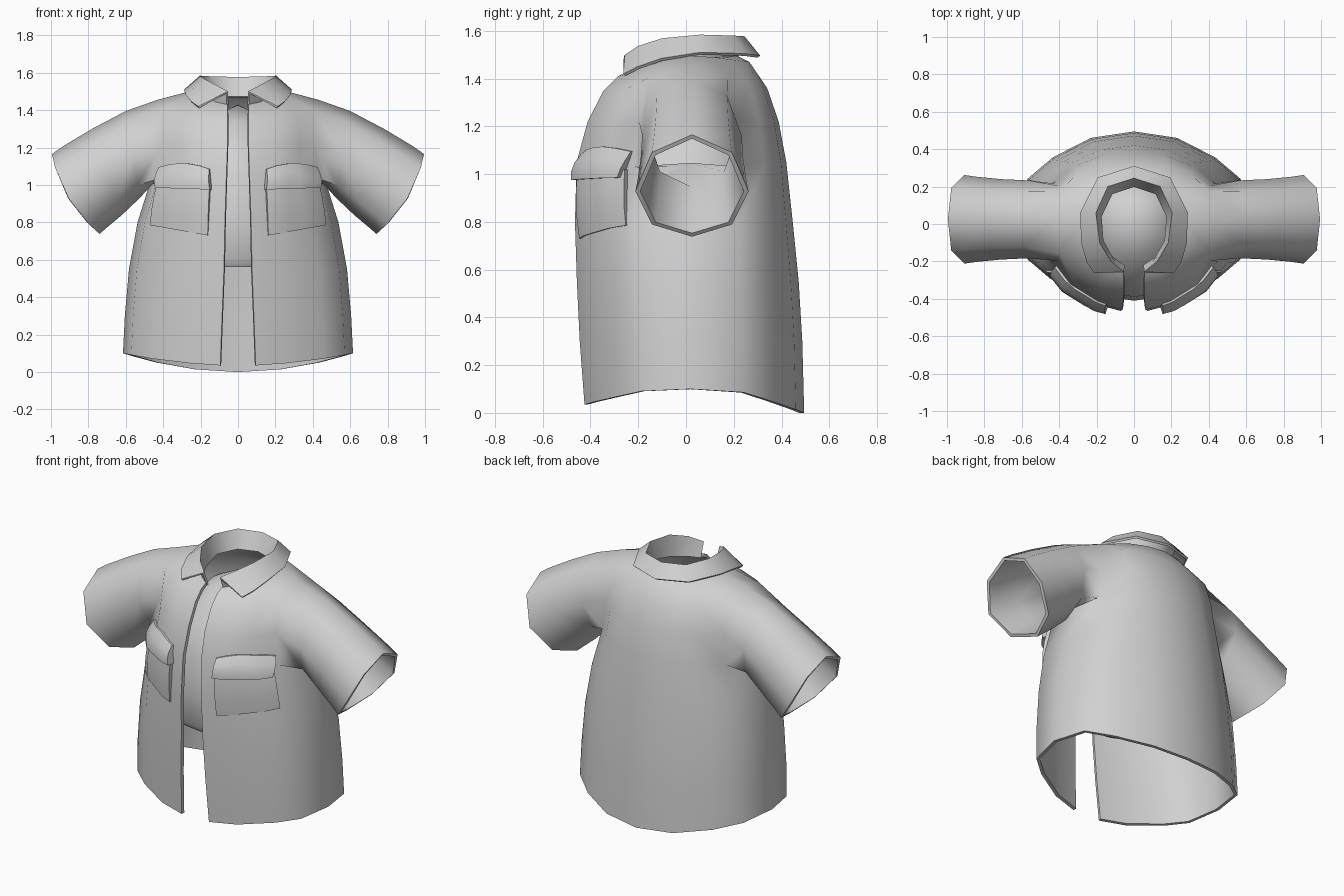
import bpy, math
from mathutils import Vector

if "Cube" in bpy.data.objects:
    bpy.data.objects.remove(bpy.data.objects["Cube"])

cloth = bpy.data.materials.new("light_grey_cloth")
cloth.diffuse_color = (0.64, 0.64, 0.64, 1)
cloth.use_nodes = True
cloth.node_tree.nodes["Principled BSDF"].inputs["Base Color"].default_value = cloth.diffuse_color
YC = 0.02


def make(name, verts, faces, thick=0.0, offset=-1.0, mirror=True, angle=40):
    """Mesh object, mirrored across x, given cloth thickness and smooth shading."""
    me = bpy.data.meshes.new(name)
    me.from_pydata([tuple(v) for v in verts], [], faces)
    me.materials.append(cloth)
    ob = bpy.data.objects.new(name, me)
    bpy.context.collection.objects.link(ob)
    if mirror:
        m = ob.modifiers.new("mirror", 'MIRROR')
        m.merge_threshold = 0.0005
    if thick:
        s = ob.modifiers.new("thickness", 'SOLIDIFY')
        s.thickness, s.offset = thick, offset
    bpy.ops.object.select_all(action='DESELECT')
    ob.select_set(True)
    bpy.context.view_layer.objects.active = ob
    bpy.ops.object.convert(target='MESH')
    bpy.ops.object.shade_smooth_by_angle(angle=math.radians(angle))
    return ob


# Shirt rows: z front, z side, z back, opening half width, y front, half width, y back,
# squareness front and back, squareness near the sides (below 1 is squarer), side weight for height
ROWS = [
    (0.035, 0.10, 0.00, 0.095, -0.425, 0.615, 0.495, 1, 0.78, 2),
    (0.30, 0.30, 0.30, 0.085, -0.445, 0.605, 0.487, 1, 0.78, 2),
    (0.55, 0.55, 0.55, 0.075, -0.457, 0.583, 0.472, 1, 0.78, 2),
    (0.80, 0.80, 0.80, 0.070, -0.465, 0.537, 0.447, 0.9, 0.76, 2),
    (1.05, 1.03, 1.05, 0.062, -0.458, 0.465, 0.420, 0.75, 0.72, 2),
    (1.22, 1.22, 1.22, 0.056, -0.412, 0.442, 0.388, 0.70, 0.70, 2),
    (1.35, 1.455, 1.36, 0.055, -0.345, 0.430, 0.340, 0.74, 0.74, 9),
    (1.41, 1.495, 1.47, 0.055, -0.285, 0.280, 0.265, 1, 1, 3),
    (1.43, 1.485, 1.495, 0.055, -0.240, 0.190, 0.215, 1, 1, 2),
]
ANGLES = [0, 25, 48, 68, 90, 112, 135, 158, 180]


def row_point(row, deg):
    zf, zs, zb, gap, yf, w, yb, sq, sqs, zp = row
    s, c = math.sin(math.radians(deg)), math.cos(math.radians(deg))
    x = gap if deg == 0 else (0.0 if deg == 180 else w * s)
    cc = abs(c) ** (sqs if abs(c) < 0.4 else sq) if deg != 90 else 0
    y = YC + ((yf - YC) if c > 0 else (yb - YC)) * cc
    k = abs(s) ** zp
    return Vector((x, y, zs * k + (zf if c > 0 else zb) * (1 - k)))


# Shirt body with an eight-point armhole, sleeve continuing from it
n = len(ANGLES)
verts = [row_point(r, a) for r in ROWS for a in ANGLES]
faces = []
for r in range(len(ROWS) - 1):
    for j in range(n - 1):
        if r in (4, 5) and j in (3, 4):
            continue
        a = r * n + j
        faces.append((a, a + 1, a + n + 1, a + n))
loop = [r * n + j for r, j in
        ((4, 4), (4, 5), (5, 5), (6, 5), (6, 4), (6, 3), (5, 3), (4, 3))]
# Sleeve rings: top x, top z, bottom x, bottom z, radius in y, bulge along the arm
for tx, tz, bx, bz, ry, bulge in ((0.60, 1.395, 0.525, 0.93, 0.208, 0.0),
                                  (0.78, 1.30, 0.62, 0.84, 0.215, 0.015),
                                  (0.93, 1.21, 0.70, 0.773, 0.228, 0.035),
                                  (0.995, 1.165, 0.74, 0.738, 0.237, 0.045)):
    top, bot = Vector((tx, 0.025, tz)), Vector((bx, 0.025, bz))
    mid, up = (top + bot) / 2, (top - bot) / 2
    axis = Vector((0.86, 0, -0.51))
    start = len(verts)
    for k in range(8):
        t = k * math.pi / 4
        verts.append(mid - up * math.cos(t) + Vector((0, ry * math.sin(t), 0))
                     + axis * bulge * math.sin(t) ** 2)
    ring = list(range(start, start + 8))
    for k in range(8):
        q = (k + 1) % 8
        faces.append((loop[k], loop[q], ring[q], ring[k]))
    loop = ring
make("shirt_body_and_sleeves", verts, faces, thick=0.02, angle=78)

# Folded collar: stand, fold and outer edge at each station from back to front
COLLAR = [
    ((0, 0.205, 1.47), (0, 0.245, 1.57), (0, 0.305, 1.492)),
    ((0.12, 0.165, 1.47), (0.14, 0.20, 1.573), (0.19, 0.245, 1.50)),
    ((0.18, 0.04, 1.47), (0.205, 0.06, 1.577), (0.283, 0.06, 1.505)),
    ((0.17, -0.09, 1.44), (0.185, -0.10, 1.562), (0.278, -0.10, 1.48)),
    ((0.12, -0.18, 1.42), (0.125, -0.20, 1.53), (0.25, -0.20, 1.445)),
    ((0.055, -0.225, 1.41), (0.058, -0.258, 1.495), (0.21, -0.258, 1.415)),
]
verts = [p for st in COLLAR for p in st]
faces = [(3 * i + k, 3 * i + 3 + k, 3 * i + 4 + k, 3 * i + 1 + k)
         for i in range(len(COLLAR) - 1) for k in range(2)]
make("collar", verts, faces, thick=0.014, offset=0, angle=50)


def on_chest(x, z, out):
    """Point lying a given distance outside the faceted shirt front."""
    i = max(k for k in range(6) if ROWS[k][0] <= z)
    f = (z - ROWS[i][0]) / (ROWS[i + 1][0] - ROWS[i][0])
    pts = [row_point(ROWS[i], a).lerp(row_point(ROWS[i + 1], a), f) for a in ANGLES[:5]]
    j = max(k for k in range(4) if pts[k].x <= x)
    p, q = pts[j], pts[j + 1]
    y = p.y + (q.y - p.y) * (x - p.x) / (q.x - p.x)
    w, d = pts[4].x, YC - pts[0].y
    nrm = Vector((x / w / w, (y - YC) / d / d, 0)).normalized()
    return Vector((x, y, z)) + nrm * out


def patch(name, bl, br, tl, tr, arch, heights):
    """Raised cloth panel on the chest; heights run from bottom to top."""
    nu, nv = 6, len(heights)
    verts, faces = [], []
    for layer in range(2):
        for j, h in enumerate(heights):
            v = j / (nv - 1)
            for i in range(nu):
                u = i / (nu - 1)
                x = (bl[0] * (1 - u) + br[0] * u) * (1 - v) + (tl[0] * (1 - u) + tr[0] * u) * v
                z = (bl[1] * (1 - u) + br[1] * u) * (1 - v) + (tl[1] * (1 - u) + tr[1] * u) * v
                z += arch * 4 * u * (1 - u) * v
                verts.append(on_chest(x, z, h if layer == 0 else -0.012))
    m = nu * nv
    for j in range(nv - 1):
        for i in range(nu - 1):
            a = j * nu + i
            faces.append((a, a + 1, a + nu + 1, a + nu))
            faces.append((m + a, m + a + nu, m + a + nu + 1, m + a + 1))
    rim = ([i for i in range(nu)] + [j * nu + nu - 1 for j in range(1, nv)]
           + [(nv - 1) * nu + i for i in range(nu - 2, -1, -1)]
           + [j * nu for j in range(nv - 2, 0, -1)])
    for k, a in enumerate(rim):
        b = rim[(k + 1) % len(rim)]
        faces.append((a, m + a, m + b, b))
    make(name, verts, faces)


# Chest pockets with bulging flaps
patch("chest_pockets", (0.16, 0.73), (0.465, 0.785), (0.145, 1.02), (0.415, 1.02),
      0.0, (0.008, 0.018, 0.022, 0.018))
patch("pocket_flaps", (0.14, 0.975), (0.41, 0.985), (0.15, 1.085), (0.415, 1.095),
      0.025, (0.042, 0.044, 0.032, 0.012))

# Undershirt: rounded inner torso, rows are z, half width, y front, y back
INNER = [(0.56, 0.40, -0.375, 0.36), (0.60, 0.44, -0.40, 0.38), (0.80, 0.44, -0.41, 0.385),
         (1.06, 0.36, -0.39, 0.34), (1.20, 0.29, -0.31, 0.28), (1.34, 0.18, -0.18, 0.18)]
S = 20
verts, faces = [], []
for z, w, yf, yb in INNER:
    for k in range(S):
        t = 2 * math.pi * k / S
        c = math.cos(t)
        verts.append((w * math.sin(t), YC + (yf - YC) * c if c > 0 else YC - (yb - YC) * c, z))
for r in range(len(INNER) - 1):
    for k in range(S):
        a, b = r * S + k, r * S + (k + 1) % S
        faces.append((a, b, b + S, a + S))
verts.append((0, 0.03, 1.43))
last = (len(INNER) - 1) * S
faces += [(last + k, last + (k + 1) % S, len(verts) - 1) for k in range(S)]
faces.append(tuple(range(S - 1, -1, -1)))
make("undershirt", verts, faces, mirror=False, angle=50)
